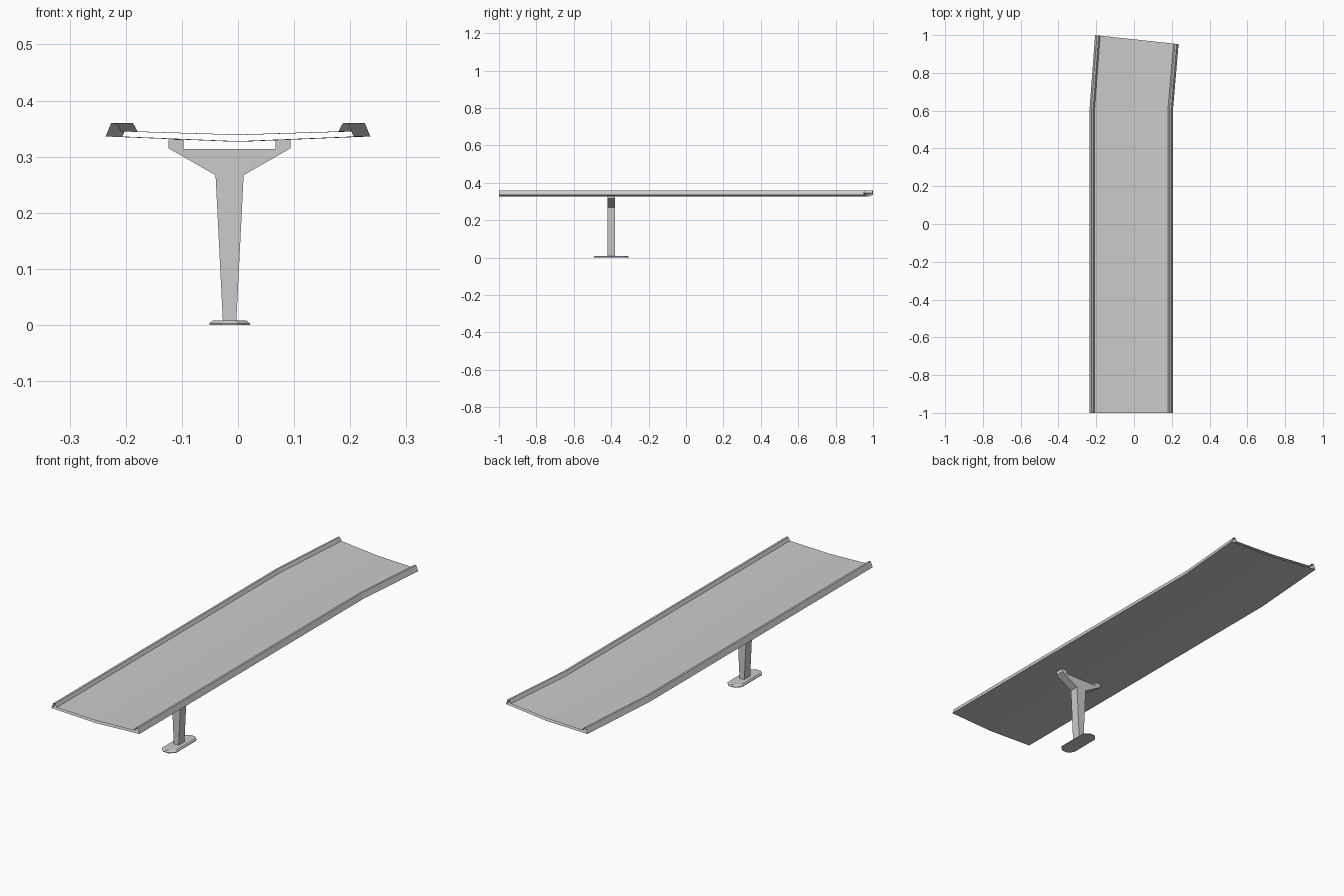
import bpy, bmesh
from mathutils import Vector

old = bpy.data.objects.get("Cube")
if old:
    bpy.data.objects.remove(old)

CX, PIER_Y = -0.015, -0.4

concrete = bpy.data.materials.new("concrete grey")
concrete.use_nodes = True
concrete.diffuse_color = (0.6, 0.6, 0.6, 1)
concrete.node_tree.nodes["Principled BSDF"].inputs["Base Color"].default_value = (0.6, 0.6, 0.6, 1)


def loft(name, rings, caps):
    """Skin matching closed rings, with optional end caps."""
    bm = bmesh.new()
    loops = [[bm.verts.new(p) for p in ring] for ring in rings]
    n = len(loops[0])
    for a, b in zip(loops, loops[1:]):
        for i in range(n):
            j = (i + 1) % n
            bm.faces.new((a[i], a[j], b[j], b[i]))
    if caps:
        bm.faces.new(loops[0][::-1])
        bm.faces.new(loops[-1])
    bmesh.ops.recalc_face_normals(bm, faces=bm.faces)
    mesh = bpy.data.meshes.new(name)
    bm.to_mesh(mesh)
    bm.free()
    mesh.materials.append(concrete)
    obj = bpy.data.objects.new(name, mesh)
    bpy.context.collection.objects.link(obj)
    return obj


def mirrored(half, centre_low=None, centre_high=None):
    """Full outline around x = 0 from its right half, listed low to high."""
    low = [(0, centre_low)] if centre_low is not None else []
    high = [(0, centre_high)] if centre_high is not None else []
    return low + half + high + [(-x, z) for x, z in reversed(half)]


# Road deck: hollow shell with open ends, raised kerbs and a slight bend
kerb = [(0.221, 0.336), (0.211, 0.36), (0.202, 0.36), (0.194, 0.345)]
section = mirrored(kerb, 0.327, 0.339)
start = [(CX + x, -1, z) for x, z in section]
bend = [(CX + x, 0.6, z) for x, z in section]
end = [(CX + 0.03 + x, 0.976 - 0.107 * x, z) for x, z in section]
loft("road_deck", [start, bend, end], caps=False)

# Pier: tapered stem spreading into a cradle with two bearing lugs
half_pier = [(0.012, 0.007), (0.025, 0.267), (0.109, 0.315), (0.109, 0.331),
             (0.082, 0.33), (0.082, 0.314)]
pier = mirrored(half_pier)
loft("pier", [[(CX + x, PIER_Y + d, z) for x, z in pier] for d in (-0.021, 0.021)], caps=True)


# Footing: long eight-sided slab with a bevelled upper edge
def footing_ring(z, inset):
    w, l, cut = 0.036 - inset, 0.095 - inset, 0.022
    quarter = [(w, l - cut), (w - cut, l)]
    ring = quarter + [(-x, y) for x, y in reversed(quarter)]
    ring += [(-x, -y) for x, y in ring]
    return [Vector((CX + x, PIER_Y + y, z)) for x, y in ring]


loft("footing", [footing_ring(0, 0), footing_ring(0.003, 0), footing_ring(0.008, 0.006)], caps=True)
